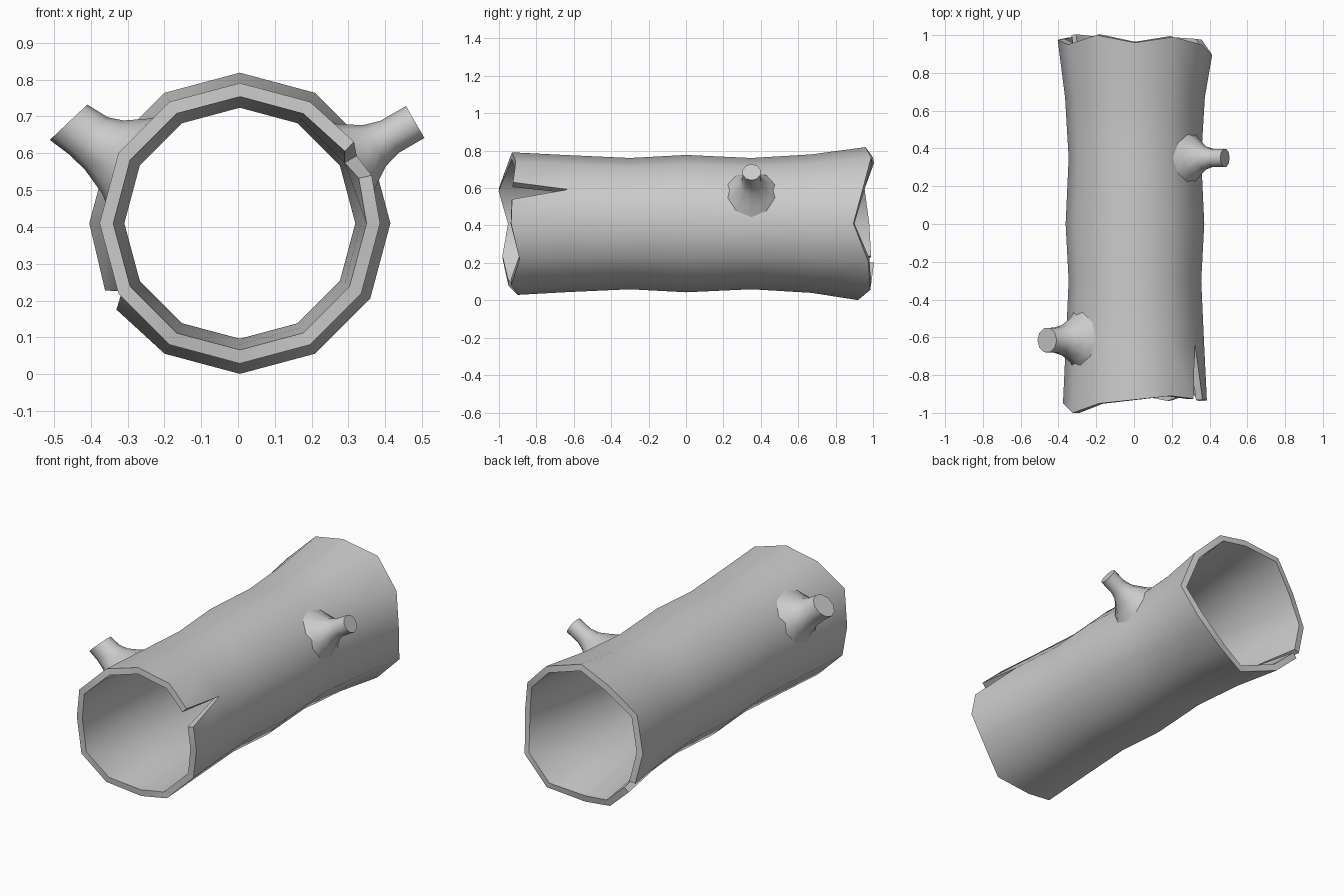
import bpy, bmesh
from math import sin, cos, tan, radians, pi

if "Cube" in bpy.data.objects:
    bpy.data.objects.remove(bpy.data.objects["Cube"])

CX, CZ, N = 0.005, 0.41, 12

# Log profile between the ragged ends: (y, radius)
RINGS = [(-0.63, 0.366), (-0.3, 0.351), (0.0, 0.367), (0.35, 0.351), (0.67, 0.37)]
# Ragged end positions for each corner, starting at +x and turning towards +z
FRONT_Y = [-0.935, -0.92, -0.91, -0.93, -0.95, -1.0, -0.95, -0.98, -0.95, -0.90, -0.935, -0.89]
BACK_Y = [0.895, 0.95, 0.99, 0.96, 1.0, 0.95, 0.975, 1.0, 0.985, 0.92, 0.985, 0.975]
FRONT_R, BACK_R = 0.381, 0.409


def polar(r, deg, y):
    a = radians(deg)
    return (CX + r * cos(a), y, CZ + r * sin(a))


def finish(name, bm):
    bmesh.ops.recalc_face_normals(bm, faces=bm.faces)
    me = bpy.data.meshes.new(name)
    bm.to_mesh(me)
    bm.free()
    ob = bpy.data.objects.new(name, me)
    bpy.context.collection.objects.link(ob)
    return ob


def smooth(ob):
    bpy.ops.object.select_all(action='DESELECT')
    ob.select_set(True)
    bpy.context.view_layer.objects.active = ob
    bpy.ops.object.shade_smooth_by_angle(angle=radians(40))


# Hollow trunk: twelve-sided sheet with one split in each end, then thickened
bm = bmesh.new()


def end_column(ys, r, split, low, high):
    """Pairs of verts (below side, above side) per corner; split corner has two."""
    out = []
    for k in range(N):
        if k == split:
            out.append((bm.verts.new(polar(r, low[0], low[1])),
                        bm.verts.new(polar(r, high[0], high[1]))))
        else:
            v = bm.verts.new(polar(r, 30 * k, ys[k]))
            out.append((v, v))
    return out


cols = [end_column(FRONT_Y, FRONT_R, 1, (20, -0.93), (35.5, -0.925))]
for y, r in RINGS:
    ring = [bm.verts.new(polar(r, 30 * k, y)) for k in range(N)]
    cols.append([(v, v) for v in ring])
cols.append(end_column(BACK_Y, BACK_R, 7, (206.5, 0.985), (215, 1.0)))
for a, b in zip(cols, cols[1:]):
    for k in range(N):
        n = (k + 1) % N
        bm.faces.new((a[k][1], a[n][0], b[n][0], b[k][1]))
trunk = finish("hollow_trunk", bm)
# make sure the sheet faces outwards before thickening inwards
p = trunk.data.polygons[N * 2]
if p.normal.x * (p.center.x - CX) + p.normal.z * (p.center.z - CZ) < 0:
    trunk.data.flip_normals()
sol = trunk.modifiers.new("wall", 'SOLIDIFY')
sol.thickness = 0.036
sol.offset = -1
sol.use_even_offset = True
bpy.context.view_layer.objects.active = trunk
bpy.ops.object.modifier_apply(modifier=sol.name)
smooth(trunk)


# Branch stubs: flared rings that hug the trunk at the base and straighten outwards
def stub(name, deg, y0, base_r, profile, tilt, sides=10):
    bm = bmesh.new()
    a = radians(deg)
    rings = []
    for d, r, hug, off, lean in profile:
        ring = []
        for i in range(sides):
            t = 2 * pi * i / sides
            p, q = r * cos(t), r * sin(t)
            along = d - hug * abs(p) * tan(radians(15)) + lean * p * tilt
            p += off
            ring.append(bm.verts.new((CX + along * cos(a) - p * sin(a), y0 + q,
                                      CZ + along * sin(a) + p * cos(a))))
        rings.append(ring)
    for lo, hi in zip(rings, rings[1:]):
        for i in range(sides):
            j = (i + 1) % sides
            bm.faces.new((lo[i], lo[j], hi[j], hi[i]))
    bm.faces.new(rings[-1])
    smooth(finish(name, bm))


# (distance from axis, radius, hug, sideways offset, lean)
stub("right_branch_stub", 30, 0.35, 0.351,
     [(0.342, 0.15, 1, 0, 0), (0.378, 0.108, 0.8, 0, 0), (0.425, 0.064, 0.2, 0, 0),
      (0.47, 0.05, 0, 0, 0), (0.55, 0.05, 0, 0, 0)], 0)
stub("left_branch_stub", 150, -0.615, 0.366,
     [(0.354, 0.16, 1, 0, 0), (0.388, 0.118, 0.8, 0, 0), (0.43, 0.084, 0.2, 0, 0.5),
      (0.475, 0.07, 0, 0, 1), (0.54, 0.067, 0, -0.005, 1)], 0.3)
